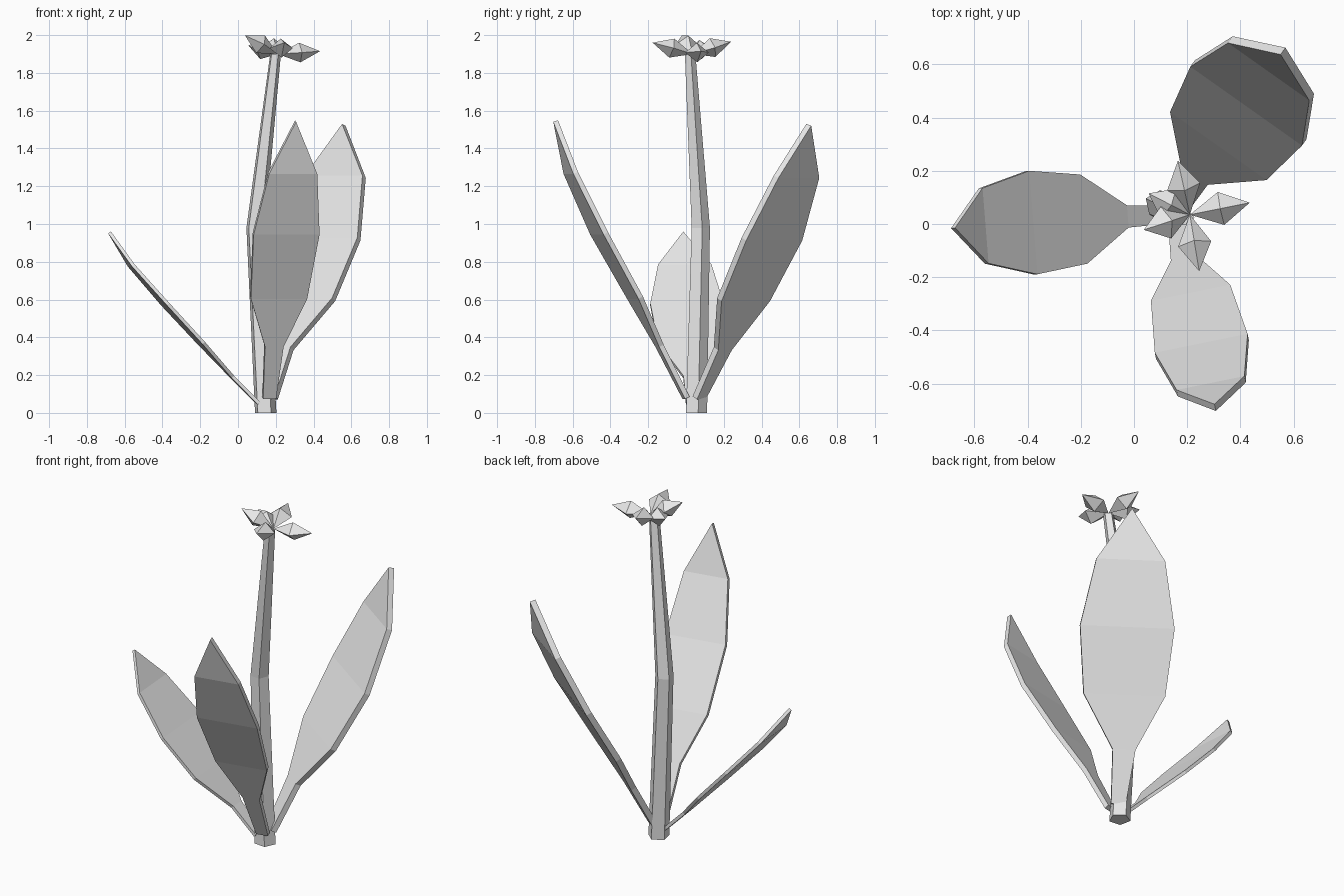
import bpy, bmesh, math
from mathutils import Vector

cube = bpy.data.objects.get("Cube")
if cube:
    bpy.data.objects.remove(cube, do_unlink=True)

grey = bpy.data.materials.new("plain grey")
grey.use_nodes = True
grey.diffuse_color = (0.8, 0.8, 0.8, 1)
grey.node_tree.nodes["Principled BSDF"].inputs["Base Color"].default_value = grey.diffuse_color


def finish(bm, name):
    """Turn a bmesh into a flat shaded object."""
    bmesh.ops.recalc_face_normals(bm, faces=bm.faces)
    mesh = bpy.data.meshes.new(name)
    bm.to_mesh(mesh)
    bm.free()
    mesh.materials.append(grey)
    obj = bpy.data.objects.new(name, mesh)
    bpy.context.collection.objects.link(obj)
    return obj


def stem(name, stations, sides=5, turn=-60):
    """Bent tapered prism through (x, y, z, radius) stations."""
    bm = bmesh.new()
    rings = []
    for x, y, z, r in stations:
        angles = [math.radians(turn) + math.tau * i / sides for i in range(sides)]
        rings.append([bm.verts.new((x + r * math.cos(a), y + r * math.sin(a), z)) for a in angles])
    for low, high in zip(rings, rings[1:]):
        for i in range(sides):
            j = (i + 1) % sides
            bm.faces.new((low[i], low[j], high[j], high[i]))
    bm.faces.new(rings[0])
    bm.faces.new(rings[-1])
    return finish(bm, name)


def leaf(name, side, stations, tip, thickness):
    """Bent plate: (x, y, z, half width) stations along the midrib, then a point."""
    bm = bmesh.new()
    side = Vector(side).normalized()
    rows = []
    for x, y, z, w in stations:
        mid = Vector((x, y, z))
        rows.append((bm.verts.new(mid - side * w), bm.verts.new(mid + side * w)))
    for (a, b), (c, d) in zip(rows, rows[1:]):
        bm.faces.new((a, b, d, c))
    bm.faces.new((*rows[-1], bm.verts.new(tip)))
    obj = finish(bm, name)
    plate = obj.modifiers.new("plate", 'SOLIDIFY')
    plate.thickness = thickness
    plate.offset = 0
    return obj


def petal(name, heart, tip, half_width, half_height):
    """Stretched octahedron from the flower heart to the tip."""
    heart, tip = Vector(heart), Vector(tip)
    along = (tip - heart).normalized()
    side = along.cross(Vector((0, 0, 1))).normalized() * half_width
    up = side.cross(along).normalized() * half_height
    mid = heart.lerp(tip, 0.52)
    bm = bmesh.new()
    ring = [bm.verts.new(mid + v) for v in (side, up, -side, -up)]
    for end in (bm.verts.new(heart), bm.verts.new(tip)):
        for i in range(4):
            bm.faces.new((ring[i], ring[(i + 1) % 4], end))
    return finish(bm, name)


# Stem
stem("stem", [(0.145, 0.052, 0, 0.06), (0.092, 0.075, 0.98, 0.052), (0.198, 0.02, 1.9, 0.03)])

# Leaves
leaf("front_leaf", (0.98, 0.2, 0),
     [(0.165, 0, 0.08, 0.035), (0.19, -0.14, 0.355, 0.05), (0.215, -0.27, 0.61, 0.152),
      (0.255, -0.46, 0.95, 0.178), (0.29, -0.61, 1.27, 0.13)],
     (0.305, -0.69, 1.545), 0.027)
leaf("back_leaf", (0.82, -0.58, 0),
     [(0.17, 0.07, 0.08, 0.04), (0.235, 0.195, 0.34, 0.062), (0.325, 0.305, 0.6, 0.222),
      (0.43, 0.455, 0.92, 0.257), (0.515, 0.585, 1.25, 0.187)],
     (0.56, 0.65, 1.525), 0.033)
leaf("right_leaf", (-0.08, 1, 0),
     [(0.11, 0.035, 0.05, 0.035), (-0.03, 0.028, 0.19, 0.042), (-0.195, 0.018, 0.37, 0.168),
      (-0.385, 0.005, 0.575, 0.195), (-0.565, -0.007, 0.78, 0.142)],
     (-0.68, -0.015, 0.955), 0.018)

# Flower
heart = (0.21, 0.035, 1.9)
petals = [("back_petal", (0.165, 0.238, 1.965)), ("left_petal", (0.435, 0.08, 1.915)),
          ("front_petal", (0.245, -0.177, 1.96)), ("right_petal", (0.037, -0.022, 1.998)),
          ("back_right_petal", (0.055, 0.115, 1.945))]
for name, tip in petals:
    petal(name, heart, tip, 0.063, 0.052)
